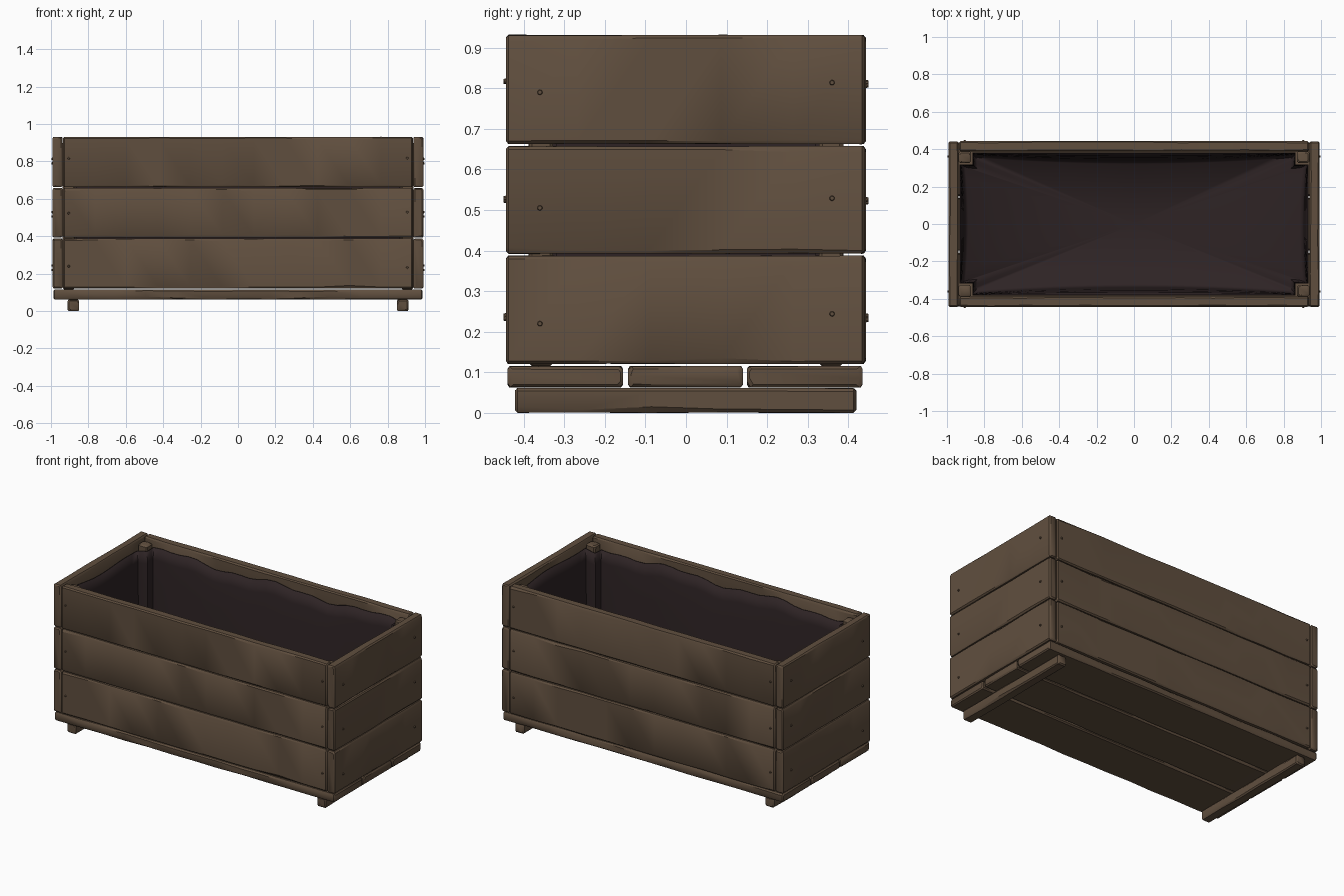
import bpy, bmesh, math, random
from mathutils import Vector

if "Cube" in bpy.data.objects:
    bpy.data.objects.remove(bpy.data.objects["Cube"])

random.seed(4)


def material(name, rgb):
    m = bpy.data.materials.new(name)
    m.diffuse_color = (*rgb, 1)
    m.use_nodes = True
    m.node_tree.nodes["Principled BSDF"].inputs["Base Color"].default_value = m.diffuse_color
    return m


WOOD = material("brown wood", (0.118, 0.078, 0.049))
LINER = material("dark liner", (0.027, 0.017, 0.018))


def finish(name, bm, mat, angle=35):
    bmesh.ops.recalc_face_normals(bm, faces=bm.faces)
    me = bpy.data.meshes.new(name)
    bm.to_mesh(me)
    bm.free()
    me.materials.append(mat)
    ob = bpy.data.objects.new(name, me)
    bpy.context.collection.objects.link(ob)
    bpy.context.view_layer.objects.active = ob
    ob.select_set(True)
    bpy.ops.object.shade_smooth_by_angle(angle=math.radians(angle))
    ob.select_set(False)
    return ob


def plank(name, lo, hi, axis, wear=1.0):
    """Worn board: chamfered section swept along an axis with varying chamfers."""
    lo, hi = Vector(lo), Vector(hi)
    u, v = [i for i in range(3) if i != axis]
    length = hi[axis] - lo[axis]
    n = max(3, int(length / 0.16))
    c0 = 0.007
    stations = [(0, c0), (c0, 0)]
    stations += [(length * i / n, 0) for i in range(1, n)]
    stations += [(length - c0, 0), (length, c0)]
    bm = bmesh.new()
    rings = []
    for s, inset in stations:
        ring = []
        for su, sv in ((1, 1), (-1, 1), (-1, -1), (1, -1)):
            cu = c0 + wear * random.uniform(-0.003, 0.003)
            cv = c0 + wear * random.choice((0, 0, 0.001, 0.003, 0.008))
            eu = (hi[u] if su > 0 else lo[u]) - su * inset
            ev = (hi[v] if sv > 0 else lo[v]) - sv * (inset + wear * random.uniform(0, 0.002))
            pair = [(eu, ev - sv * cv), (eu - su * cu, ev)]
            if su * sv < 0:
                pair.reverse()
            for a, b in pair:
                p = Vector((0, 0, 0))
                p[axis], p[u], p[v] = lo[axis] + s, a, b
                ring.append(bm.verts.new(p))
        rings.append(ring)
    for a, b in zip(rings, rings[1:]):
        for i in range(8):
            j = (i + 1) % 8
            bm.faces.new((a[i], a[j], b[j], b[i]))
    bm.faces.new(rings[0])
    bm.faces.new(rings[-1])
    return finish(name, bm, WOOD)


def screw(name, pos, normal):
    """Small domed screw head."""
    bm = bmesh.new()
    bmesh.ops.create_cone(bm, cap_ends=True, segments=10, radius1=0.008,
                          radius2=0.005, depth=0.014)
    ob = finish(name, bm, WOOD)
    ob.location = pos
    ob.rotation_euler = Vector(normal).to_track_quat('Z', 'Y').to_euler()


# Runners under the floor
for s, side in ((-1, "left"), (1, "right")):
    x = 0.88 * s
    plank(side + "_runner", (x - 0.031, -0.422, 0), (x + 0.031, 0.42, 0.062), 1)

# Floor boards
for i, (a, b) in enumerate(((-0.44, -0.155), (-0.143, 0.14), (0.15, 0.435))):
    plank(f"floor_board_{i + 1}", (-0.987, a, 0.062), (0.987, b, 0.116), 0)

# Wall boards and their screws, three rows
for r, (z0, z1) in enumerate(((0.12, 0.388), (0.392, 0.658), (0.662, 0.932))):
    zc = (0.24, 0.525, 0.81)[r]
    for s, (long_name, end_name) in ((-1, ("front", "left")), (1, ("back", "right"))):
        y0, y1 = sorted((s * 0.388, s * 0.443))
        plank(f"{long_name}_board_{r + 1}", (-0.935, y0, z0), (0.935, y1, z1), 0)
        x0, x1 = sorted((s * 0.938, s * 0.991))
        plank(f"{end_name}_board_{r + 1}", (x0, -0.444, z0), (x1, 0.441, z1), 1)
        for k in (-1, 1):
            dz = random.uniform(-0.015, 0.015)
            screw(f"{long_name}_screw", (k * 0.905, s * 0.4425, zc + dz), (0, s, 0))
            screw(f"{end_name}_screw", (s * 0.991, k * 0.36, zc - 0.008 + k * 0.012), (s, 0, 0))

# Corner posts
for sx in (-1, 1):
    for sy in (-1, 1):
        x0, x1 = sorted((sx * 0.872, sx * 0.937))
        y0, y1 = sorted((sy * 0.327, sy * 0.388))
        plank("corner_post", (x0, y0, 0.116), (x1, y1, 0.905), 2, 0.4)

# Liner bag: wavy rim, wraps round the posts, sags inward to a rounded floor
X, Y, PX, PY = 0.932, 0.382, 0.864, 0.319
quarter = [(X, PY), (PX, PY), (PX, Y)]
corners = []
for sx, sy in ((1, 1), (-1, 1), (-1, -1), (1, -1)):
    q = [(sx * a, sy * b) for a, b in quarter]
    corners += q if sx * sy > 0 else q[::-1]
outline = []
for i, (ax, ay) in enumerate(corners):
    bx, by = corners[(i + 1) % len(corners)]
    steps = max(3, int(math.hypot(bx - ax, by - ay) / 0.06))
    outline += [(ax + (bx - ax) * k / steps, ay + (by - ay) * k / steps)
                for k in range(steps)]

bm = bmesh.new()
levels = [(0, 0.875), (0.12, 0.8), (0.3, 0.65), (0.55, 0.45), (0.8, 0.25), (0.95, 0.16), (1, 0.135)]
rings = []
for t, z in levels:
    ring = []
    for px, py in outline:
        bulge_y = max(0, math.cos(px / X * math.pi / 2)) ** 0.7
        bulge_x = max(0, math.cos(py / Y * math.pi / 2)) ** 0.7
        k = t ** 0.6
        wave = (0.014 * math.sin(9 * px + 4 * py) + 0.008 * math.sin(23 * px - 11 * py)) * (1 - t)
        qx = px - math.copysign(0.025 * k * bulge_x, px) * (abs(px) >= PX - 1e-4)
        qy = py - math.copysign(0.045 * k * bulge_y, py) * (abs(py) >= PY - 1e-4)
        if t == 1:
            qx, qy = qx * 0.98, qy * 0.96
        ring.append(bm.verts.new((qx, qy, z + wave)))
    rings.append(ring)
n = len(outline)
for a, b in zip(rings, rings[1:]):
    for i in range(n):
        j = (i + 1) % n
        bm.faces.new((a[i], a[j], b[j], b[i]))
centre = bm.verts.new((0, 0, 0.128))
for i in range(n):
    bm.faces.new((rings[-1][i], rings[-1][(i + 1) % n], centre))
liner = finish("liner_bag", bm, LINER, 60)
solid = liner.modifiers.new("thickness", 'SOLIDIFY')
solid.thickness = 0.004
